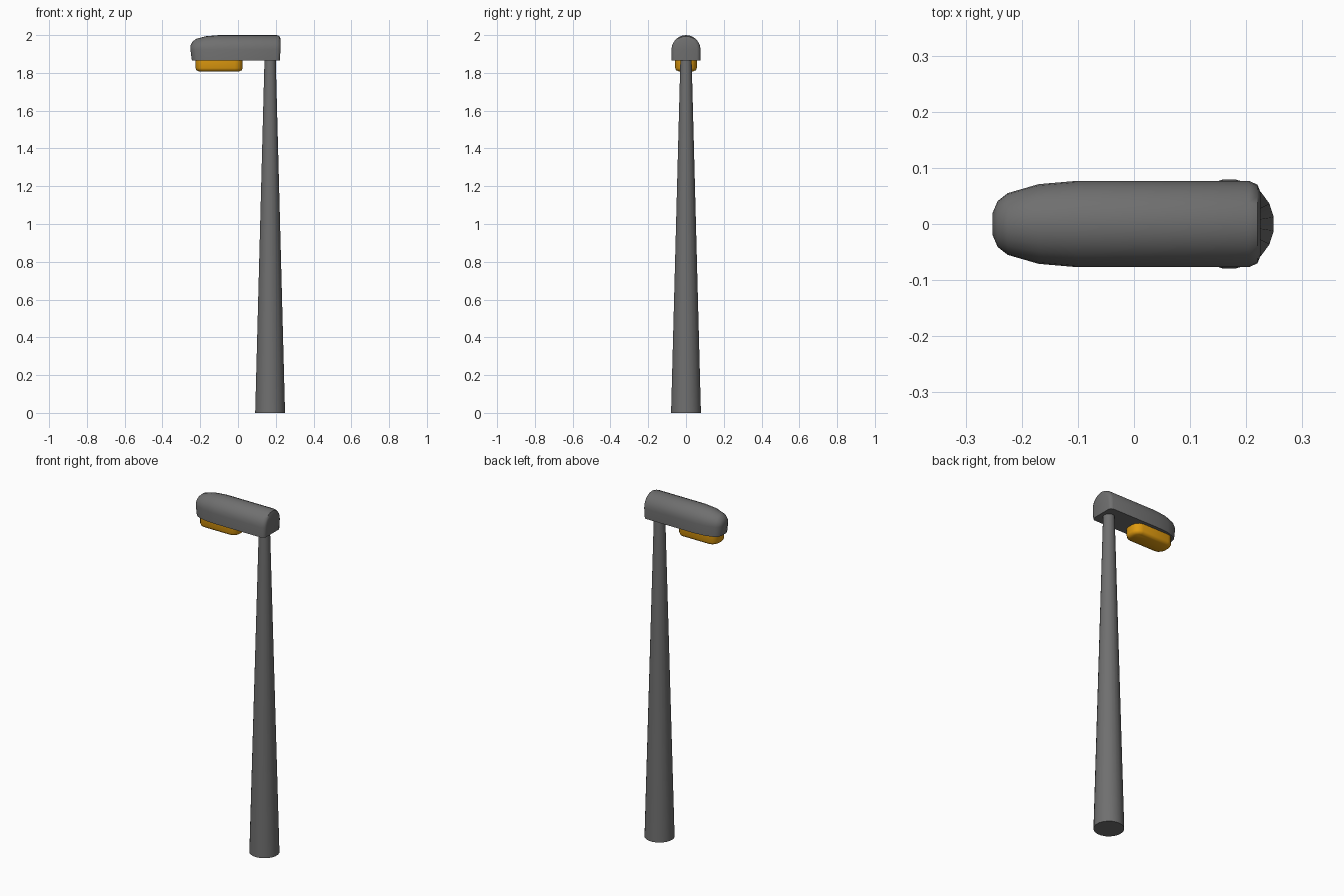
import bpy, bmesh, math

if "Cube" in bpy.data.objects:
    bpy.data.objects.remove(bpy.data.objects["Cube"])


def material(name, rgb):
    m = bpy.data.materials.new(name)
    m.diffuse_color = (*rgb, 1)
    m.use_nodes = True
    m.node_tree.nodes["Principled BSDF"].inputs["Base Color"].default_value = m.diffuse_color
    return m


grey = material("grey_metal", (0.16, 0.16, 0.16))
amber = material("amber_lamp", (0.75, 0.33, 0.005))


def loft(name, rings, mat, angle):
    """Skin a list of equal-length closed rings and cap both ends."""
    bm = bmesh.new()
    rows = [[bm.verts.new(p) for p in ring] for ring in rings]
    for a, b in zip(rows, rows[1:]):
        n = len(a)
        for i in range(n):
            bm.faces.new((a[i], a[(i + 1) % n], b[(i + 1) % n], b[i]))
    bm.faces.new(rows[0])
    bm.faces.new(rows[-1])
    bmesh.ops.recalc_face_normals(bm, faces=bm.faces)
    me = bpy.data.meshes.new(name)
    bm.to_mesh(me)
    bm.free()
    ob = bpy.data.objects.new(name, me)
    bpy.context.collection.objects.link(ob)
    me.materials.append(mat)
    bpy.ops.object.select_all(action='DESELECT')
    ob.select_set(True)
    bpy.context.view_layer.objects.active = ob
    bpy.ops.object.shade_smooth_by_angle(angle=math.radians(angle))
    return ob


# tapered pole
def circle(r, z, n=20):
    return [(0.17 + r * math.cos(math.tau * (i + 0.5) / n),
             r * math.sin(math.tau * (i + 0.5) / n), z) for i in range(n)]


loft("pole", [circle(0.08, 0), circle(0.03, 1.875)], grey, 35)


# lamp housing: arched cross-sections along x (x, half width, top, bottom x)
BASE, SPRING = 1.865, 1.923


def arch(x, w, top, base_x):
    arc = [(x, w * math.cos(math.pi * i / 12),
            SPRING + (top - SPRING) * math.sin(math.pi * i / 12)) for i in range(13)]
    return [(base_x, w, BASE)] + arc + [(base_x, -w, BASE)]


sections = [
    (0.225, 0.058, 1.980, 0.221), (0.220, 0.070, 1.994, 0.216),
    (0.205, 0.077, 2.000, 0.205), (-0.10, 0.077, 2.000, -0.10),
    (-0.17, 0.071, 1.994, -0.17), (-0.225, 0.055, 1.979, -0.220),
    (-0.243, 0.041, 1.962, -0.236), (-0.252, 0.020, 1.943, -0.244),
]
loft("lamp_housing", [arch(*s) for s in sections], grey, 45)


# lamp lens: rounded rectangle stepping in at the bottom
def rounded_rect(inset, z, cx=-0.1, hx=0.125, hy=0.057, r=0.042):
    pts = []
    for k, (sx, sy) in enumerate([(1, 1), (-1, 1), (-1, -1), (1, -1)]):
        for j in range(4):
            a = math.pi / 2 * (k + j / 3)
            pts.append((cx + sx * (hx - r) + (r - inset) * math.cos(a),
                        sy * (hy - r) + (r - inset) * math.sin(a), z))
    return pts


loft("lamp_lens", [rounded_rect(0, 1.875), rounded_rect(0, 1.825),
                   rounded_rect(0.005, 1.814), rounded_rect(0.018, 1.808)], amber, 45)
